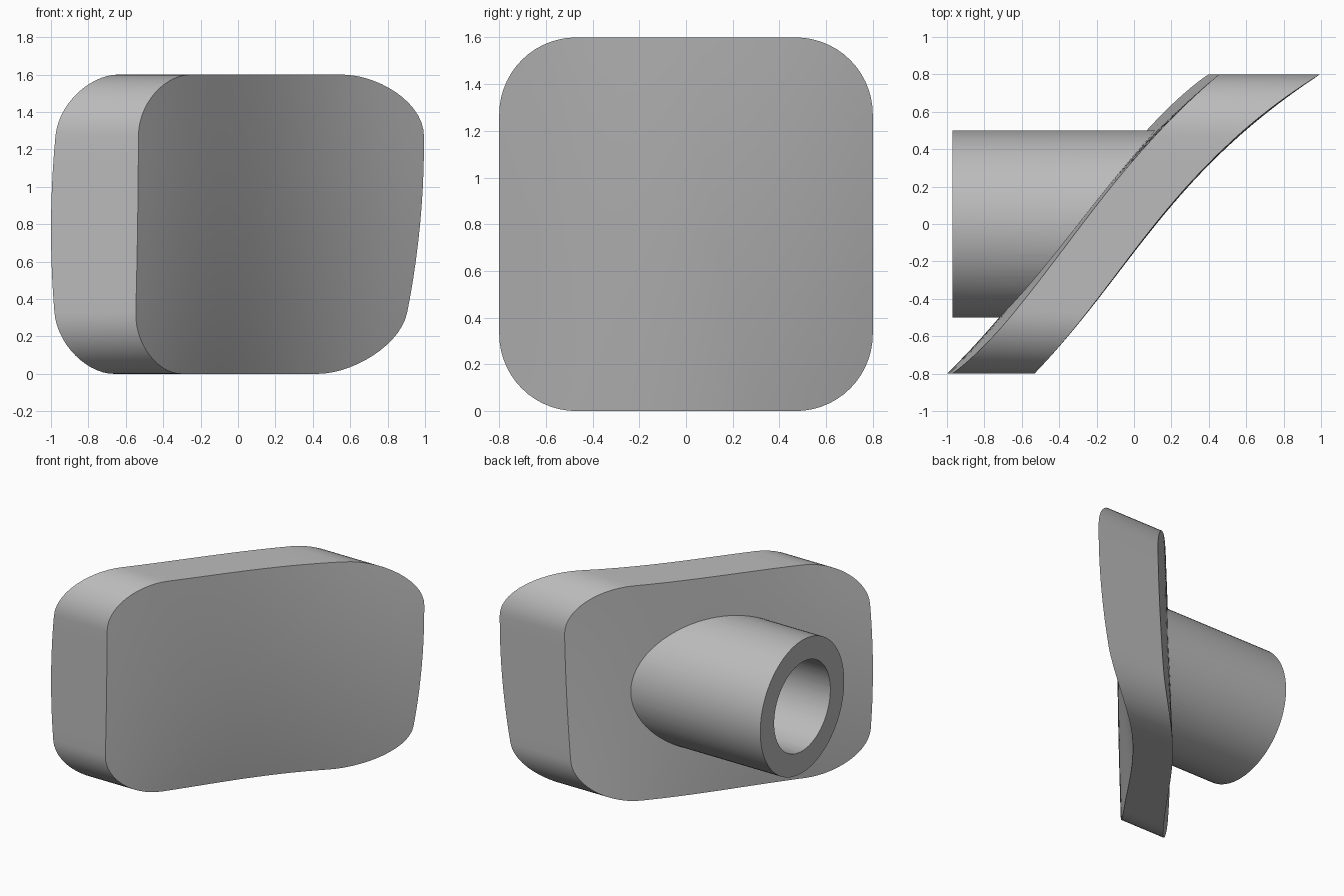
import bpy, bmesh, math

cube = bpy.data.objects.get("Cube")
if cube:
    bpy.data.objects.remove(cube, do_unlink=True)

MID_Z = 0.8

grey = bpy.data.materials.new("grey")
grey.use_nodes = True
grey.diffuse_color = (0.5, 0.5, 0.5, 1)
grey.node_tree.nodes["Principled BSDF"].inputs["Base Color"].default_value = (0.5, 0.5, 0.5, 1)


# Curved faces of the pad: x as a function of y and height w above the middle
def front_x(y, w):
    base = 0.107 + 0.80 * y + 0.174 * y**2 + 0.225 * y**3
    return base + (0.055 + 0.05 * y) * w - (0.06 + 0.06 * y) * w * w


def back_x(y, w):
    base = -0.32 + 0.788 * y + 0.059 * y**2 + 0.17 * y**3
    return base + (0.03 + 0.03 * y) * w + (0.03 - 0.08 * y) * w * w


def middle_x(y, w):
    return 0.4 * back_x(y, w) + 0.6 * front_x(y, w)


def circle(radius, count=96):
    return [(radius * math.cos(2 * math.pi * i / count),
             radius * math.sin(2 * math.pi * i / count)) for i in range(count)]


def rounded_square(half, radius, steps=14, straight=10):
    pts = []
    flat = half - radius
    for q in range(4):
        c, s = round(math.cos(q * math.pi / 2)), round(math.sin(q * math.pi / 2))
        side = [(half, -flat + 2 * flat * i / straight) for i in range(straight)]
        arc = [(flat + radius * math.cos(math.pi / 2 * i / steps),
                flat + radius * math.sin(math.pi / 2 * i / steps)) for i in range(steps)]
        pts += [(c * u - s * v, s * u + c * v) for u, v in side + arc]
    return pts


# Solid with the given outline in y-z, closed by two faces given as functions
def solid(name, outline, front, back, rings=12):
    bm = bmesh.new()
    n = len(outline)
    rims = []
    for func, flip in ((front, False), (back, True)):
        def vert(y, w):
            return bm.verts.new((func(y, w), y, w + MID_Z))
        centre = vert(0, 0)
        inner = None
        for k in range(1, rings + 1):
            ring = [vert(y * k / rings, w * k / rings) for y, w in outline]
            for i in range(n):
                j = (i + 1) % n
                loop = [inner[i], ring[i], ring[j], inner[j]] if inner else [centre, ring[i], ring[j]]
                bm.faces.new(loop[::-1] if flip else loop)
            inner = ring
        rims.append(inner)
    f, b = rims
    for i in range(n):
        j = (i + 1) % n
        bm.faces.new((f[i], b[i], b[j], f[j]))
    bmesh.ops.recalc_face_normals(bm, faces=bm.faces)
    mesh = bpy.data.meshes.new(name)
    bm.to_mesh(mesh)
    bm.free()
    mesh.materials.append(grey)
    obj = bpy.data.objects.new(name, mesh)
    bpy.context.collection.objects.link(obj)
    return obj


def combine(target, other, operation):
    mod = target.modifiers.new(operation.lower(), "BOOLEAN")
    mod.operation = operation
    mod.solver = "EXACT"
    mod.object = other
    bpy.ops.object.select_all(action="DESELECT")
    bpy.context.view_layer.objects.active = target
    target.select_set(True)
    bpy.ops.object.modifier_apply(modifier=mod.name)
    bpy.data.objects.remove(other, do_unlink=True)


# Curved pad, round tube behind it, and a blind bore into the tube
pad = solid("curved_pad_with_tube", rounded_square(0.8, 0.33), front_x, back_x)
tube = solid("tube", circle(0.5), middle_x, lambda y, w: -0.97)
combine(pad, tube, "UNION")
bore = solid("bore_cutter", circle(0.335), middle_x, lambda y, w: -1.1)
bore.hide_render = True
combine(pad, bore, "DIFFERENCE")

bpy.ops.object.shade_smooth_by_angle(angle=math.radians(25))
